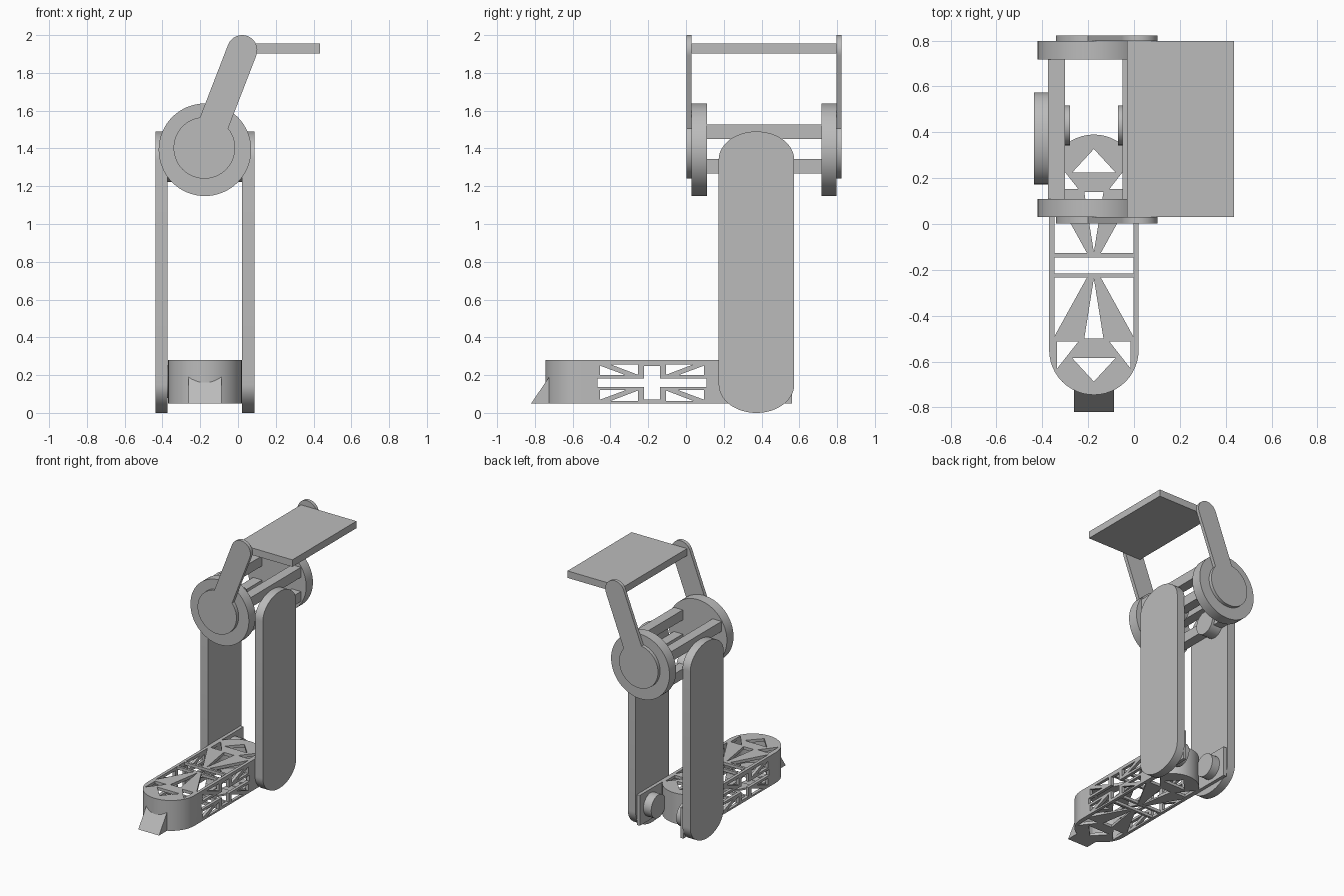
import bpy, bmesh
from math import sin, cos, pi, asin, atan2, hypot, radians

cube = bpy.data.objects.get("Cube")
if cube:
    bpy.data.objects.remove(cube)

GREY = (0.5, 0.5, 0.5, 1)
mat = bpy.data.materials.new("plain grey")
mat.use_nodes = True
mat.diffuse_color = GREY
mat.node_tree.nodes["Principled BSDF"].inputs["Base Color"].default_value = GREY

MID = -0.175       # x of the leg's centre plane
FOOT_Y = -0.18     # middle of the foot pattern


def arc(cx, cy, rx, ry, a0, a1, n=24):
    return [(cx + rx * cos(a0 + (a1 - a0) * i / n),
             cy + ry * sin(a0 + (a1 - a0) * i / n)) for i in range(n + 1)]


def prism(name, outlines, axis, lo, hi):
    """Extrude closed 2D outlines along an axis."""
    place = {"x": lambda p, t: (t, p[0], p[1]),
             "y": lambda p, t: (p[0], t, p[1]),
             "z": lambda p, t: (p[0], p[1], t)}[axis]
    bm = bmesh.new()
    for pts in outlines:
        a = [bm.verts.new(place(p, lo)) for p in pts]
        b = [bm.verts.new(place(p, hi)) for p in pts]
        bm.faces.new(a)
        bm.faces.new(b[::-1])
        for i in range(len(pts)):
            j = (i + 1) % len(pts)
            bm.faces.new((a[i], b[i], b[j], a[j]))
    bmesh.ops.recalc_face_normals(bm, faces=bm.faces)
    me = bpy.data.meshes.new(name)
    bm.to_mesh(me)
    bm.free()
    me.materials.append(mat)
    ob = bpy.data.objects.new(name, me)
    bpy.context.collection.objects.link(ob)
    return ob


def rect(x0, x1, y0, y1):
    return [(x0, y0), (x1, y0), (x1, y1), (x0, y1)]


def smooth(ob):
    bpy.ops.object.select_all(action="DESELECT")
    ob.select_set(True)
    bpy.context.view_layer.objects.active = ob
    bpy.ops.object.shade_smooth_by_angle(angle=radians(30))


def carve(ob, cutter):
    cutter.hide_render = True
    mod = ob.modifiers.new("cut", "BOOLEAN")
    mod.operation, mod.solver, mod.object = "DIFFERENCE", "EXACT", cutter
    dg = bpy.context.evaluated_depsgraph_get()
    me = bpy.data.meshes.new_from_object(ob.evaluated_get(dg))
    ob.modifiers.clear()
    ob.data = me
    bpy.data.objects.remove(cutter)


def mirrored(shapes, cx, cy, signs_x, signs_y):
    return [[(cx + sx * u, cy + sy * v) for u, v in s]
            for s in shapes for sx in signs_x for sy in signs_y]


def stadium(r):
    return arc(MID, 0.195, r, r, 0, pi) + arc(MID, -0.55, r, r, pi, 2 * pi)


# Hollow foot with triangulated cut-outs
foot = prism("foot_shell", [stadium(0.195)], "z", 0.05, 0.28)
carve(foot, prism("cavity", [stadium(0.172)], "z", 0.072, 0.258))
sides = [[(0.172, 0.053), (0.03, 0.053), (0.172, 0.31)],
         [(0.16, 0.333), (0.068, 0.333), (0.16, 0.45)]]
middles = [[(0, 0.057), (0.042, 0.32), (-0.042, 0.32)],
           [(0.094, 0.405), (-0.094, 0.405), (0, 0.507)]]
top_cuts = mirrored(sides, MID, FOOT_Y, (1, -1), (1, -1))
top_cuts += mirrored(middles, MID, FOOT_Y, (1,), (1, -1))
top_cuts.append(rect(MID - 0.172, MID + 0.172, FOOT_Y - 0.035, FOOT_Y + 0.035))
carve(foot, prism("top_cutter", top_cuts, "z", 0, 0.4))

# Cross and diagonal slots through the foot's side walls
slots = [[(0.275, 0.09), (0.275, 0.04), (0.14, 0.04)],
         [(0.22, 0.097), (0.075, 0.097), (0.075, 0.042)]]
side_cuts = mirrored(slots, FOOT_Y, 0.16, (1, -1), (1, -1))
w, h, long, tall = 0.043, 0.022, 0.288, 0.088
side_cuts.append([(FOOT_Y + u, 0.16 + v) for u, v in (
    (-long, -h), (-w, -h), (-w, -tall), (w, -tall), (w, -h), (long, -h),
    (long, h), (w, h), (w, tall), (-w, tall), (-w, h), (-long, h))])
carve(foot, prism("side_cutter", side_cuts, "x", -1, 1))
smooth(foot)

# Toe wedge
prism("toe", [[(-0.82, 0.05), (-0.715, 0.05), (-0.715, 0.204)]], "x", MID - 0.087, MID + 0.087)

# Paired leg parts on both sides of the centre plane
arm_outline = (arc(0.373, 1.34, 0.2, 0.15, 0, pi, 32)
               + arc(0.373, 0.15, 0.2, 0.15, pi, 2 * pi, 32))
for side, s in (("left", 1), ("right", -1)):
    def span(a, b):
        return sorted((MID + s * a, MID + s * b))
    smooth(prism(side + "_leg", [arm_outline], "x", *span(0.197, 0.262)))
    prism(side + "_ankle_bracket", [rect(0.19, 0.56, 0.05, 0.28)], "x", *span(0.17, 0.195))
    for joint, z in (("ankle", 0.165), ("knee", 1.31)):
        disc = arc(0.43, z, 0.087, 0.087, 0, 2 * pi, 32)[:-1]
        smooth(prism(side + "_" + joint + "_pin", [disc], "x", *span(0.105, 0.2)))
    # Square bars between the drums
    for level, z in (("upper", 1.488), ("lower", 1.305)):
        lo, hi = span(0.125, 0.2)
        prism(side + "_" + level + "_bar", [rect(lo, hi, z - 0.038, z + 0.038)], "y", 0.1, 0.73)

# Drums and the round-ended links on their outer faces
drum = arc(-0.175, 1.393, 0.245, 0.245, 0, 2 * pi, 64)[:-1]
bx, bz, tx, tz, big, small = -0.178, 1.403, 0.022, 1.92, 0.163, 0.08
a, half = atan2(tz - bz, tx - bx), asin(small / big)
link = (arc(tx, tz, small, small, a - pi / 2, a + pi / 2)
        + arc(bx, bz, big, big, a + half, a + 2 * pi - half, 48))
for end, d0, d1, l0, l1 in (("front", 0.03, 0.11, 0.003, 0.03),
                            ("back", 0.717, 0.797, 0.797, 0.822)):
    smooth(prism(end + "_drum", [drum], "y", d0, d1))
    smooth(prism(end + "_link", [link], "y", l0, l1))

# Flat plate carried by the links
prism("top_plate", [rect(-0.03, 0.435, 1.902, 1.955)], "y", 0.03, 0.798)
